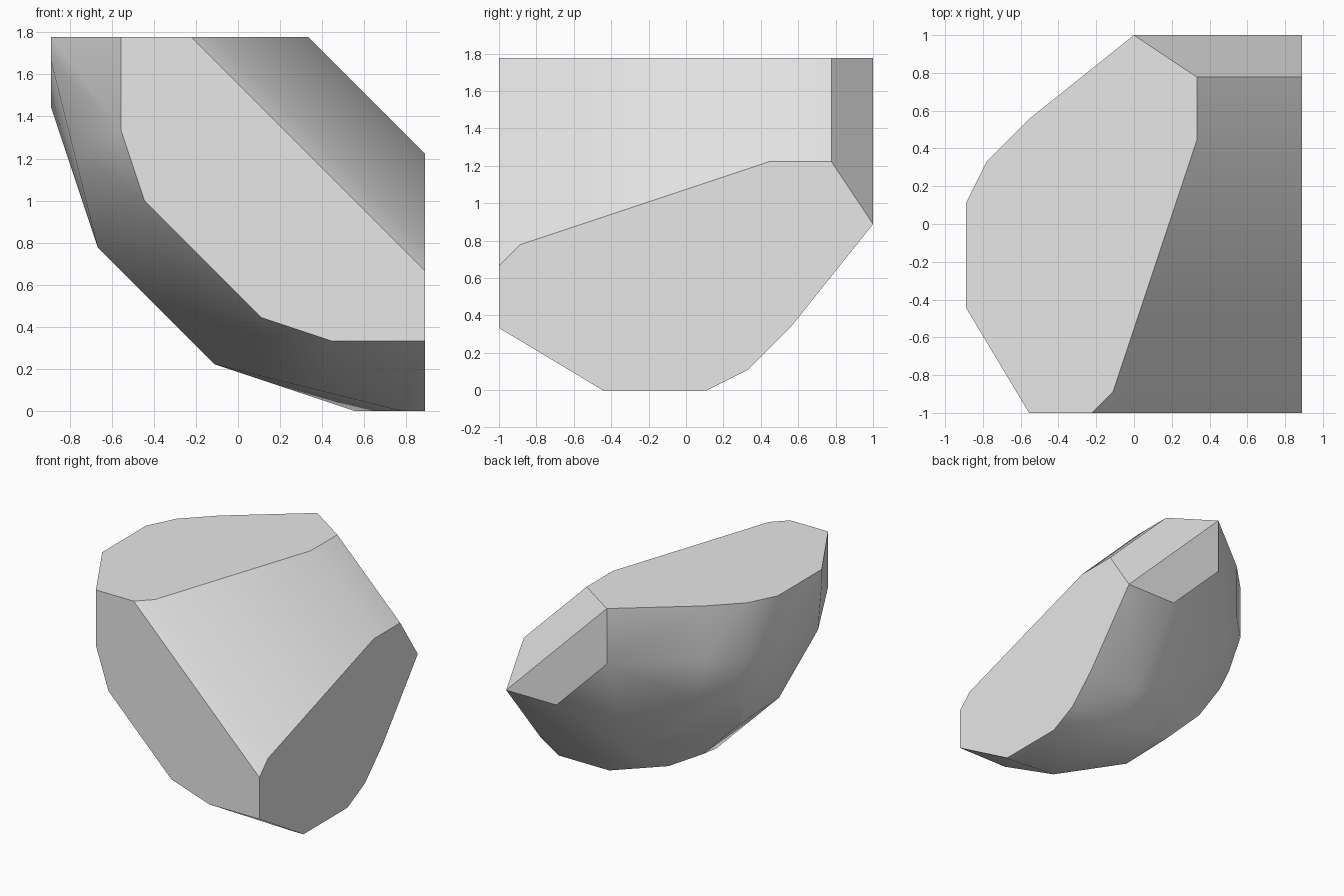
import bpy
import bmesh
from mathutils import Vector

default_cube = bpy.data.objects.get("Cube")
if default_cube:
    bpy.data.objects.remove(default_cube, do_unlink=True)

# The rock is drawn on a whole-number lattice, then scaled to size
UNIT = 1 / 9
ORIGIN = Vector((8, 9, 0))
TOP = 16


def make_material(name, color):
    material = bpy.data.materials.new(name)
    material.use_nodes = True
    material.diffuse_color = color
    shader = material.node_tree.nodes["Principled BSDF"]
    shader.inputs["Base Color"].default_value = color
    shader.inputs["Roughness"].default_value = 0.8
    return material


# Flat end outline, as (across, depth); it is shared by the top and the side
end_outline = [(8, 18), (11, 16), (11, 13), (7, 1), (6, 0),
               (3, 0), (0, 5), (0, 10), (1, 12), (3, 14)]

# Corners of the rounded outer surface, one half of the bend
front_rim = [(3, 0, 12), (4, 0, 9)]
back_rim = [(8, 18, 12)]
upper_bulge = [(3, 14, 12), (4, 14, 9), (1, 12, 12), (2, 12, 9)]
outer_bulge = [(0, 10, 13), (2, 11, 8), (3, 10, 6), (2, 7, 7)]
lower_bulge = [(0, 5, 15), (1, 4, 11)]

half = [(across, depth, TOP) for across, depth in end_outline]
half += front_rim + back_rim + upper_bulge + outer_bulge + lower_bulge

# Mirror the half across the diagonal by swapping across and height
corners = set(half) | {(z, y, x) for x, y, z in half}


def build_rock(name, points, material):
    bm = bmesh.new()
    for point in sorted(points):
        bm.verts.new((Vector(point) - ORIGIN) * UNIT)
    # Wrap the corners in a closed faceted skin
    hull = bmesh.ops.convex_hull(bm, input=list(bm.verts))
    loose = {item for item in hull["geom_interior"] + hull["geom_unused"]
             if isinstance(item, bmesh.types.BMVert)}
    bmesh.ops.delete(bm, geom=list(loose), context="VERTS")
    # Merge the triangles of each flat cut
    bmesh.ops.dissolve_limit(bm, angle_limit=0.01,
                             verts=list(bm.verts), edges=list(bm.edges))
    bmesh.ops.recalc_face_normals(bm, faces=list(bm.faces))
    mesh = bpy.data.meshes.new(name)
    bm.to_mesh(mesh)
    bm.free()
    mesh.materials.append(material)
    rock = bpy.data.objects.new(name, mesh)
    bpy.context.collection.objects.link(rock)
    return rock


stone = make_material("light grey stone", (0.8, 0.8, 0.8, 1))
rock = build_rock("rock_chunk", corners, stone)

# Soft outer bulge, crisp edges around the flat cuts
bpy.ops.object.select_all(action="DESELECT")
rock.select_set(True)
bpy.context.view_layer.objects.active = rock
bpy.ops.object.shade_smooth_by_angle(angle=0.52)
